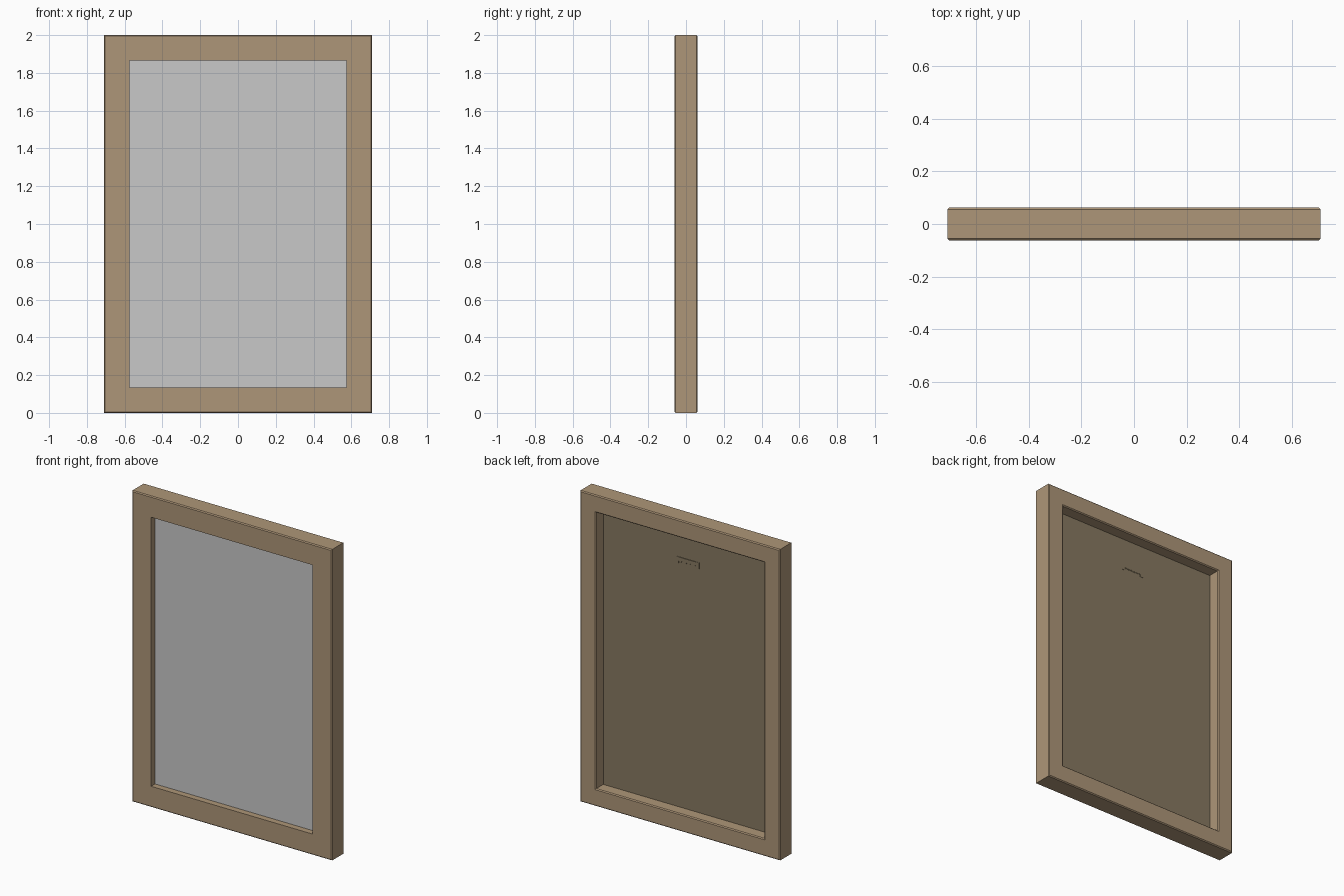
import bpy, bmesh

if "Cube" in bpy.data.objects:
    bpy.data.objects.remove(bpy.data.objects["Cube"])

def material(name, rgb):
    m = bpy.data.materials.new(name)
    lin = [((c / 255 + 0.055) / 1.055) ** 2.4 for c in rgb]
    m.diffuse_color = (*lin, 1)
    m.use_nodes = True
    m.node_tree.nodes["Principled BSDF"].inputs["Base Color"].default_value = m.diffuse_color
    return m

wood = material("light_wood", (174, 150, 120))
grey = material("picture_grey", (200, 200, 200))
board = material("backing_brown", (135, 121, 97))

def finish(bm, name, mat):
    bmesh.ops.recalc_face_normals(bm, faces=bm.faces)
    me = bpy.data.meshes.new(name)
    bm.to_mesh(me)
    bm.free()
    me.materials.append(mat)
    ob = bpy.data.objects.new(name, me)
    bpy.context.collection.objects.link(ob)
    return ob

def box(name, mat, x0, x1, y0, y1, z0, z1):
    bm = bmesh.new()
    bmesh.ops.create_cube(bm, size=1)
    for v in bm.verts:
        v.co = ((x0 + x1) / 2 + v.co.x * (x1 - x0),
                (y0 + y1) / 2 + v.co.y * (y1 - y0),
                (z0 + z1) / 2 + v.co.z * (z1 - z0))
    return finish(bm, name, mat)

W, H, D, B = 0.71, 2.0, 0.062, 0.006   # half width, height, half depth, chamfer
LIP, RABBET, PANE = 0.135, 0.112, -0.022

# Mitred frame: rabbeted moulding profile (inset, y) swept round the rectangle
profile = [(0, -D + B), (B, -D), (LIP, -D), (LIP, PANE), (RABBET, PANE),
           (RABBET, D - B), (RABBET - B, D), (B, D), (0, D - B)]
bm = bmesh.new()
rings = [[bm.verts.new((sx * (W - i), y, H / 2 + sz * (H / 2 - i))) for i, y in profile]
         for sx, sz in ((-1, -1), (1, -1), (1, 1), (-1, 1))]
n = len(profile)
for c in range(4):
    a, b = rings[c], rings[(c + 1) % 4]
    for k in range(n):
        j = (k + 1) % n
        bm.faces.new((a[k], a[j], b[j], b[k]))
finish(bm, "frame", wood)

# Picture pane and backing board sit in the rabbet
hw = W - RABBET
box("picture_pane", grey, -hw, hw, PANE, -0.018, RABBET, H - RABBET)
box("backing_board", board, -hw, hw, -0.018, -0.014, RABBET, H - RABBET)

# Sawtooth hanger: thin strip with a toothed lower edge and two end tabs
teeth, half, y0, y1 = 10, 0.06, -0.015, -0.010
outline = [(-half, 1.72), (half, 1.72)]
for k in range(2 * teeth + 1):
    outline.append((half - k * half / teeth, 1.69 if k % 2 else 1.697))
bm = bmesh.new()
face = bm.faces.new([bm.verts.new((x, y0, z)) for x, z in outline])
ext = bmesh.ops.extrude_face_region(bm, geom=[face])
for v in ext["geom"]:
    if isinstance(v, bmesh.types.BMVert):
        v.co.y = y1
finish(bm, "hanger_strip", board)
for side, s in (("left", -1), ("right", 1)):
    xs = sorted((s * half, s * 0.085))
    box("hanger_tab_" + side, board, xs[0], xs[1], y0, y1 - 0.002, 1.68, 1.72)
